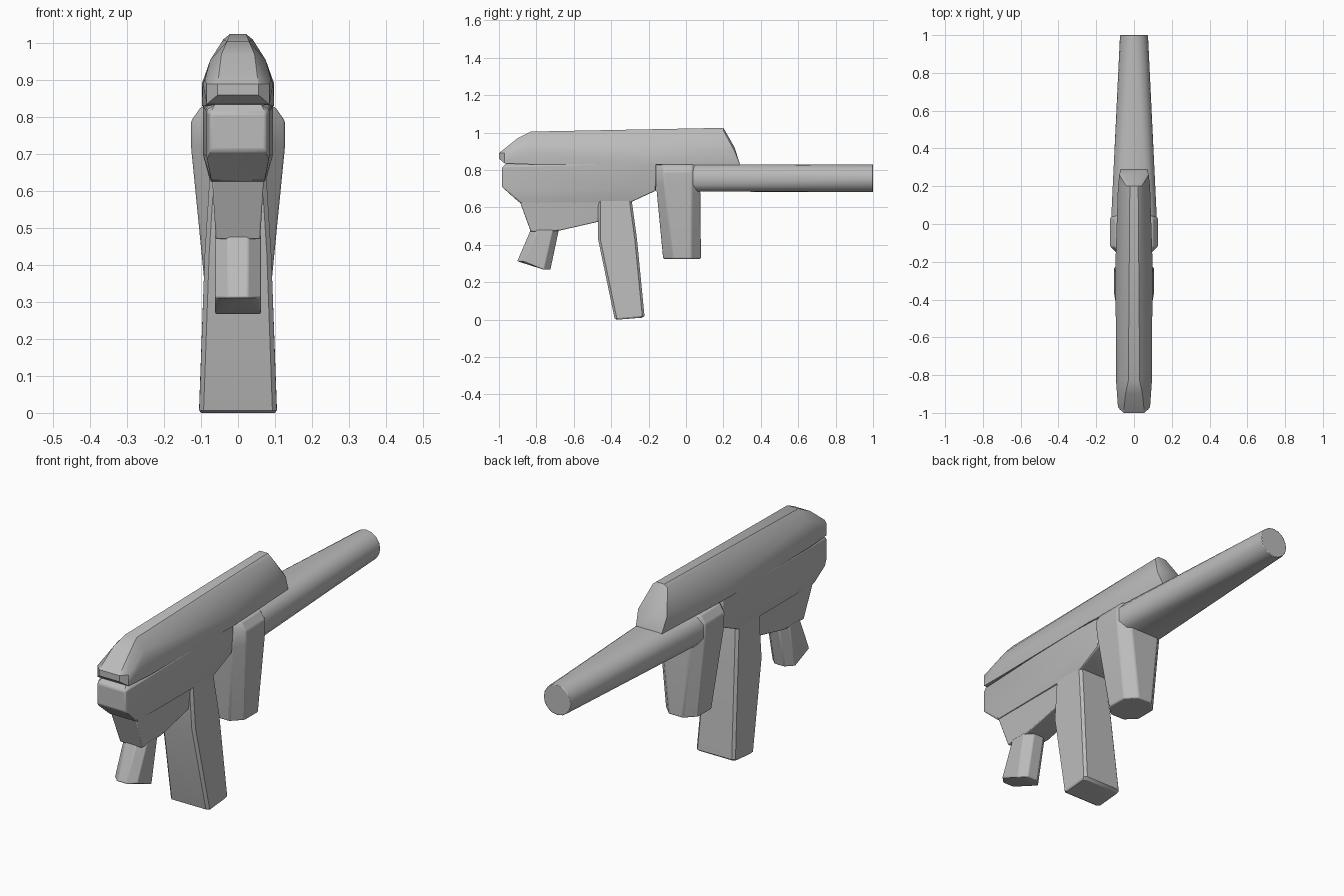
import bpy, bmesh, math

if "Cube" in bpy.data.objects:
    bpy.data.objects.remove(bpy.data.objects["Cube"], do_unlink=True)

grey = bpy.data.materials.new("plain grey")
grey.use_nodes = True
COLOUR = (0.5, 0.5, 0.5, 1)
grey.diffuse_color = COLOUR
grey.node_tree.nodes["Principled BSDF"].inputs["Base Color"].default_value = COLOUR


def hull(name, points, bevel=0.006):
    """Convex solid around the points and their mirror images in x."""
    bm = bmesh.new()
    for x, y, z in points:
        for side in (1, -1):
            bm.verts.new((side * x, y, z))
    bmesh.ops.remove_doubles(bm, verts=bm.verts[:], dist=0.0005)
    out = bmesh.ops.convex_hull(bm, input=bm.verts[:])
    spare = set(out["geom_interior"] + out["geom_unused"])
    bmesh.ops.delete(bm, geom=[v for v in spare if isinstance(v, bmesh.types.BMVert)], context="VERTS")
    bmesh.ops.dissolve_limit(bm, angle_limit=math.radians(2), verts=bm.verts[:], edges=bm.edges[:])
    bmesh.ops.recalc_face_normals(bm, faces=bm.faces[:])
    mesh = bpy.data.meshes.new(name)
    bm.to_mesh(mesh)
    bm.free()
    mesh.materials.append(grey)
    obj = bpy.data.objects.new(name, mesh)
    bpy.context.collection.objects.link(obj)
    if bevel:
        mod = obj.modifiers.new("soft edges", "BEVEL")
        mod.width = bevel
        mod.segments = 2
        mod.angle_limit = math.radians(35)
    bpy.ops.object.select_all(action="DESELECT")
    obj.select_set(True)
    bpy.context.view_layer.objects.active = obj
    bpy.ops.object.shade_smooth_by_angle(angle=math.radians(30))
    return obj


def section(y, *outline):
    """Half outline (x, z) at one station along the length."""
    return [(x, y, z) for x, z in outline]


def level(z, back, front, width, cut, tilt=0):
    """Chamfered rectangle at one height; tilt raises the back edge."""
    return [(width - cut, back, z + tilt), (width, back + cut, z + tilt),
            (width, front - cut, z), (width - cut, front, z)]


# Long upper cover with a sloped nose and rounded tail
hull("upper_cover",
     section(-1.0, (0.055, 0.86), (0.055, 0.89))
     + section(-0.97, (0.085, 0.835), (0.085, 0.89))
     + section(-0.9, (0.045, 0.97), (0.09, 0.9))
     + section(-0.83, (0.03, 1.005), (0.075, 0.955), (0.095, 0.89), (0.09, 0.83))
     + section(-0.2, (0.022, 1.018), (0.098, 0.89), (0.098, 0.83))
     + section(0.2, (0.022, 1.025), (0.04, 1.01), (0.085, 0.91))
     + section(0.26, (0.06, 0.92), (0.078, 0.9))
     + section(0.29, (0.07, 0.825)), bevel=0)

# Lower receiver
hull("receiver",
     section(-0.985, (0.075, 0.71), (0.075, 0.81))
     + section(-0.96, (0.06, 0.838), (0.085, 0.69), (0.085, 0.82))
     + section(-0.89, (0.072, 0.625))
     + section(-0.3, (0.075, 0.625), (0.095, 0.7), (0.095, 0.838))
     + section(-0.16, (0.08, 0.69), (0.09, 0.838)))

# Neck above the rear grip
hull("grip_neck",
     section(-0.89, (0.07, 0.635))
     + section(-0.83, (0.06, 0.47))
     + section(-0.68, (0.06, 0.475))
     + section(-0.46, (0.06, 0.525), (0.07, 0.635)), bevel=0.004)

# Short faceted rear grip, leaning back
hull("rear_grip",
     level(0.48, -0.83, -0.68, 0.062, 0.035)
     + level(0.267, -0.902, -0.725, 0.062, 0.035, tilt=0.045), bevel=0.004)

# Magazine, swept forward and widening downwards
hull("magazine",
     level(0.635, -0.47, -0.29, 0.077, 0.012)
     + level(0.43, -0.47, -0.262, 0.09, 0.012)
     + level(0.02, -0.382, -0.222, 0.105, 0.012, tilt=-0.013)
     + level(0.01, -0.37, -0.235, 0.1, 0.01, tilt=-0.01), bevel=0)

# Fore grip, wide at the shoulder
hull("fore_grip",
     level(0.828, -0.16, 0.07, 0.1, 0.04)
     + level(0.79, -0.163, 0.075, 0.127, 0.045)
     + level(0.72, -0.16, 0.075, 0.127, 0.045)
     + level(0.325, -0.122, 0.08, 0.088, 0.05), bevel=0.006)

# Barrel, flaring towards the fore grip and round at the muzzle
STEPS = 8
muzzle = [(0.074 * math.sin(math.pi * i / STEPS), 0.755 - 0.074 * math.cos(math.pi * i / STEPS))
          for i in range(STEPS + 1)]
hull("barrel",
     section(1.0, *muzzle)
     + section(-0.08, (0.1, 0.685), (0.126, 0.72), (0.126, 0.79), (0.09, 0.829)), bevel=0.003)
